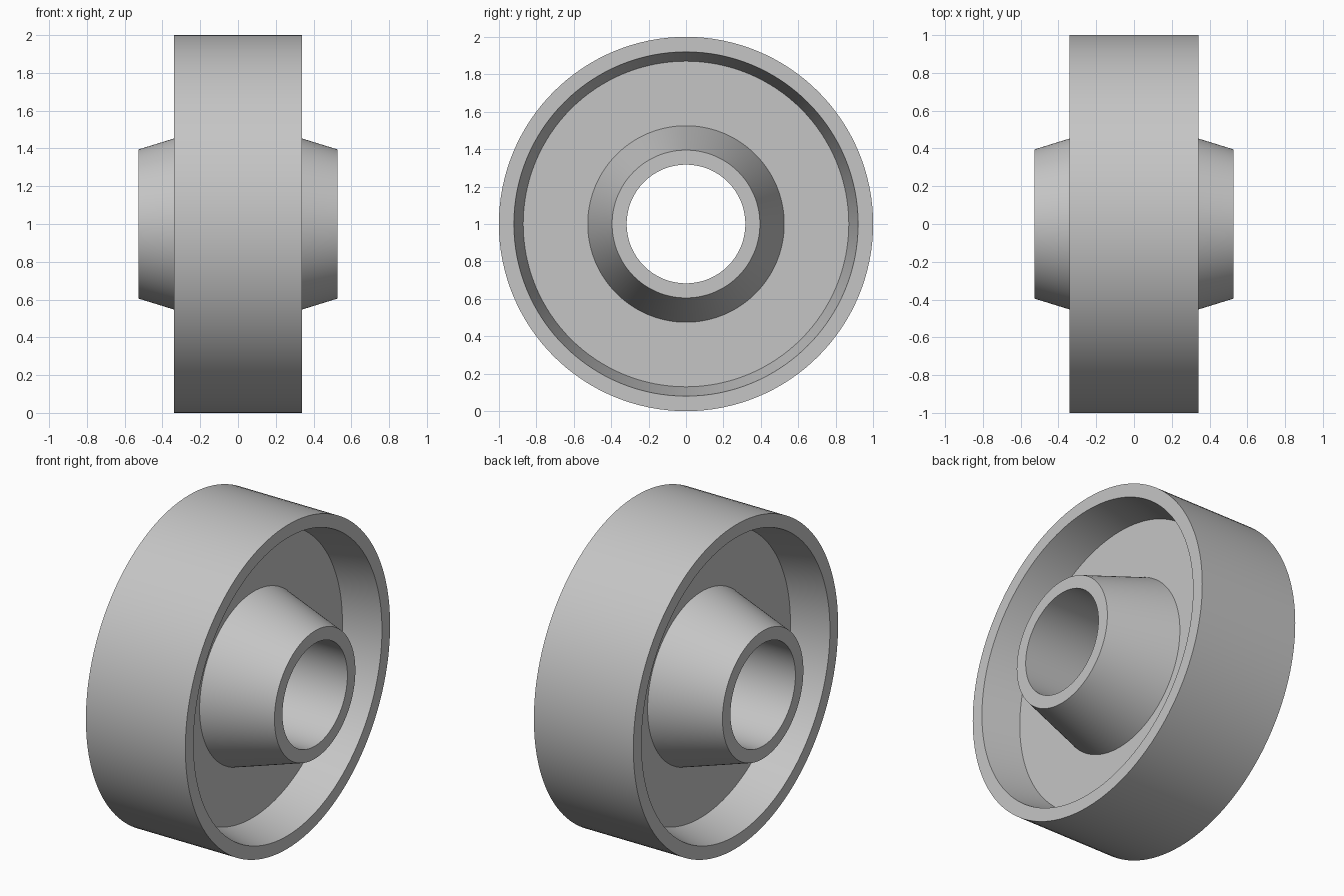
import bpy
import bmesh
import math
from mathutils import Matrix, Vector

if "Cube" in bpy.data.objects:
    bpy.data.objects.remove(bpy.data.objects["Cube"])

SEGMENTS = 128

# Plain grey material
grey = bpy.data.materials.new("light_grey")
grey.use_nodes = True
colour = (0.56, 0.56, 0.56, 1)
grey.diffuse_color = colour
grey.node_tree.nodes["Principled BSDF"].inputs["Base Color"].default_value = colour

# Half profile as (x, radius): bore, tapered hub, web, flared rim, tread
half = [(0.526, 0.317), (0.526, 0.395), (0.105, 0.525),
        (0.105, 0.87), (0.34, 0.92), (0.34, 1.0)]
profile = half + [(-x, r) for x, r in reversed(half)]

# Revolve the closed profile around the x axle
bm = bmesh.new()
verts = [bm.verts.new((x, 0, r)) for x, r in profile]
edges = [bm.edges.new((v, verts[i - 1])) for i, v in enumerate(verts)]
bmesh.ops.spin(bm, geom=verts + edges, cent=(0, 0, 0), axis=(1, 0, 0),
               angle=math.tau, steps=SEGMENTS, use_merge=False)
bmesh.ops.remove_doubles(bm, verts=bm.verts[:], dist=0.0005)
bmesh.ops.recalc_face_normals(bm, faces=bm.faces[:])
bmesh.ops.transform(bm, matrix=Matrix.Translation(Vector((0, 0, 1))), verts=bm.verts[:])

mesh = bpy.data.meshes.new("wheel")
bm.to_mesh(mesh)
bm.free()
mesh.materials.append(grey)
wheel = bpy.data.objects.new("wheel", mesh)
bpy.context.collection.objects.link(wheel)

# Smooth round surfaces with crisp profile edges
bpy.ops.object.select_all(action='DESELECT')
wheel.select_set(True)
bpy.context.view_layer.objects.active = wheel
bpy.ops.object.shade_smooth_by_angle(angle=math.radians(30))
